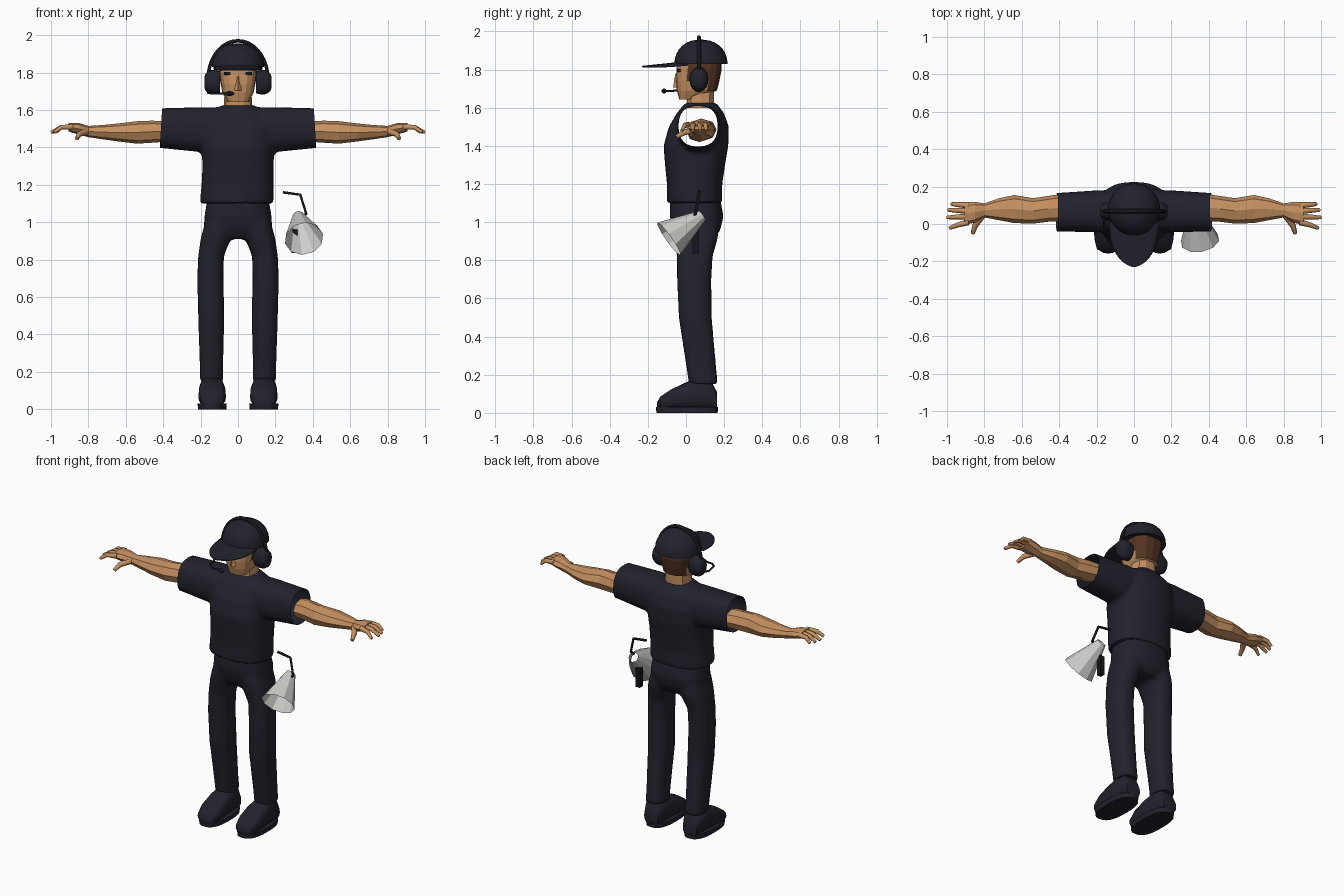
import bpy, bmesh, math
from mathutils import Vector, Matrix

default_cube = bpy.data.objects.get("Cube")
if default_cube:
    bpy.data.objects.remove(default_cube)


def material(name, red, green, blue):
    mat = bpy.data.materials.new(name)
    mat.use_nodes = True
    mat.diffuse_color = (red, green, blue, 1)
    shader = next(n for n in mat.node_tree.nodes if n.type == 'BSDF_PRINCIPLED')
    shader.inputs["Base Color"].default_value = (red, green, blue, 1)
    return mat


NAVY = material("dark navy cloth", .016, .016, .027)
BLACK = material("black plastic", .008, .008, .012)
SKIN = material("tan skin", .56, .28, .12)
HAIR = material("brown hair", .09, .035, .016)
GREY = material("pale grey", .6, .62, .59)


def loft(bm, axis, rings, sides=12, power=2.5, sign=1, caps=True):
    """Skin superellipse rings; each is (position, u_min, u_max, v_min, v_max)."""
    loops = []
    for pos, u0, u1, v0, v1 in rings:
        loop = []
        for i in range(sides):
            a = math.tau * i / sides
            c, s = math.cos(a), math.sin(a)
            u = (u0 + u1) / 2 + (u1 - u0) / 2 * math.copysign(abs(c) ** (2 / power), c)
            v = (v0 + v1) / 2 + (v1 - v0) / 2 * math.copysign(abs(s) ** (2 / power), s)
            x, y, z = {'x': (pos, u, v), 'y': (u, pos, v), 'z': (u, v, pos)}[axis]
            loop.append(bm.verts.new((x * sign, y, z)))
        loops.append(loop)
    for low, high in zip(loops, loops[1:]):
        for i in range(sides):
            j = (i + 1) % sides
            bm.faces.new((low[i], low[j], high[j], high[i]))
    if caps:
        bm.faces.new(loops[0])
        bm.faces.new(loops[-1])


def box(bm, low, high):
    low, high = Vector(low), Vector(high)
    place = Matrix.Translation((low + high) / 2) @ Matrix.Diagonal((*(high - low), 1))
    bmesh.ops.create_cube(bm, size=1, matrix=place)


def finish(obj, smooth):
    if smooth:
        obj.data.shade_smooth()
        obj.data.set_sharp_from_angle(angle=math.radians(40))
    return obj


def make(name, bm, *mats, smooth=True, mirror=False):
    bmesh.ops.recalc_face_normals(bm, faces=bm.faces)
    mesh = bpy.data.meshes.new(name)
    bm.to_mesh(mesh)
    bm.free()
    for mat in mats:
        mesh.materials.append(mat)
    obj = bpy.data.objects.new(name, mesh)
    bpy.context.collection.objects.link(obj)
    if mirror:
        obj.modifiers.new("mirror", 'MIRROR')
    return finish(obj, smooth)


def baked(obj):
    bpy.context.view_layer.update()
    graph = bpy.context.evaluated_depsgraph_get()
    return bpy.data.meshes.new_from_object(obj.evaluated_get(graph))


def fuse(obj):
    """Merge overlapping volumes into one soft skin."""
    remesh = obj.modifiers.new("fuse", 'REMESH')
    remesh.mode, remesh.voxel_size = 'VOXEL', .014
    soften = obj.modifiers.new("soften", 'SMOOTH')
    soften.factor, soften.iterations = .5, 4
    mesh = baked(obj)
    obj.modifiers.clear()
    obj.data = mesh
    if not mesh.materials:
        mesh.materials.append(NAVY)
    return finish(obj, True)


def tube(name, points, radius, mat, tip=1, mirror=False):
    curve = bpy.data.curves.new(name, 'CURVE')
    curve.dimensions = '3D'
    curve.bevel_depth, curve.bevel_resolution, curve.use_fill_caps = radius, 1, True
    spline = curve.splines.new('POLY')
    spline.points.add(len(points) - 1)
    for i, (point, co) in enumerate(zip(spline.points, points)):
        point.co = (*co, 1)
        point.radius = 1 + (tip - 1) * i / (len(points) - 1)
    guide = bpy.data.objects.new(name + "_guide", curve)
    bpy.context.collection.objects.link(guide)
    mesh = baked(guide)
    bpy.data.objects.remove(guide)
    bm = bmesh.new()
    bm.from_mesh(mesh)
    return make(name, bm, mat, smooth=False, mirror=mirror)


# Shirt: torso and through-going sleeves fused, then opened at the cuffs
bm = bmesh.new()
loft(bm, 'z', [(1.1, -.205, .19, -.1, .19), (1.2, -.195, .19, -.1, .19),
               (1.3, -.19, .19, -.11, .205), (1.4, -.195, .195, -.118, .222),
               (1.5, -.19, .19, -.09, .225), (1.57, -.165, .165, -.05, .2),
               (1.625, -.085, .085, -.005, .16)], 32)
cuff, shoulder = (-.037, .16, 1.405, 1.607), (-.045, .18, 1.375, 1.615)
loft(bm, 'x', [(-.5, *cuff), (-.2, *shoulder), (.2, *shoulder), (.5, *cuff)], 32)
shirt = fuse(make("shirt", bm, NAVY))
bm = bmesh.new()
bm.from_mesh(shirt.data)
for side in (-1, 1):
    bmesh.ops.bisect_plane(bm, geom=bm.verts[:] + bm.edges[:] + bm.faces[:], clear_outer=True,
                           plane_co=(side * .412, 0, 1.5), plane_no=(side, 0, .06))
bm.to_mesh(shirt.data)
bm.free()

# Trousers: hips and two legs fused
bm = bmesh.new()
loft(bm, 'z', [(.91, -.1, .1, -.035, .15), (.96, -.183, .183, -.065, .18),
               (1.03, -.18, .18, -.085, .197), (1.12, -.165, .165, -.085, .18)], 32)
for side in (-1, 1):
    loft(bm, 'z', [(.15, .078, .204, .015, .168), (.22, .08, .204, .005, .16),
                   (.5, .073, .213, -.038, .135), (.7, .078, .218, -.047, .133),
                   (.82, .075, .213, -.048, .14), (.92, .035, .198, -.062, .168),
                   (1, .01, .175, -.07, .17)], 24, sign=side)
fuse(make("trousers", bm, NAVY))

# Shoes with flat soles
bm = bmesh.new()
loft(bm, 'y', [(-.152, .11, .165, .015, .055), (-.135, .078, .198, .015, .085),
               (-.08, .064, .212, .015, .122), (0, .066, .21, .015, .16),
               (.06, .072, .206, .015, .178), (.13, .076, .202, .015, .17),
               (.162, .09, .19, .015, .11)], 20, 2.6)
make("shoes", bm, NAVY, mirror=True)
bm = bmesh.new()
loft(bm, 'z', [(0, .062, .214, -.155, .166), (.03, .06, .216, -.158, .168)], 28, 2.6)
make("soles", bm, NAVY, mirror=True)

# Arms and hands
bm = bmesh.new()
loft(bm, 'x', [(.39, .015, .16, 1.43, 1.54), (.46, .012, .15, 1.425, 1.543),
               (.54, .002, .138, 1.42, 1.54), (.64, .005, .155, 1.432, 1.528),
               (.72, .02, .138, 1.443, 1.52), (.8, .035, .11, 1.455, 1.515),
               (.85, .008, .118, 1.468, 1.53), (.905, -.005, .118, 1.485, 1.53)], 8, 2.2)
make("arms", bm, SKIN, smooth=False, mirror=True)
for name, base, tip_y, reach in (("little_finger", .1, .107, .975), ("ring_finger", .07, .075, .993),
                                 ("middle_finger", .04, .035, 1), ("index_finger", .01, -.022, .985)):
    tube(name + "s", [(.885, base, 1.51), (.945, (base + tip_y) / 2, 1.508), (reach, tip_y, 1.48)],
         .017, SKIN, tip=.55, mirror=True)
tube("thumbs", [(.81, .05, 1.485), (.85, -.01, 1.47), (.862, -.05, 1.447)], .02, SKIN, .55, True)

# Neck, head, hair on the back and temples
bm = bmesh.new()
loft(bm, 'z', [(1.6, -.078, .078, 0, .15), (1.72, -.07, .07, .005, .15)], 10)
make("neck", bm, SKIN, smooth=False)
bm = bmesh.new()
loft(bm, 'z', [(1.643, -.055, .055, -.035, .05), (1.69, -.083, .083, -.048, .162),
               (1.74, -.093, .093, -.053, .175), (1.8, -.102, .102, -.05, .187),
               (1.86, -.102, .102, -.045, .187)], 16, 2.8)
head = make("head", bm, SKIN, HAIR, smooth=False)
for face in head.data.polygons:
    x, y, z = face.center
    face.material_index = int(z > 1.69 and (y > .1 or (abs(x) > .08 and y > .01 and z > 1.74)))
bm = bmesh.new()
loft(bm, 'z', [(1.705, -.02, .02, -.068, -.03), (1.78, -.01, .01, -.056, -.03)], 4, 2)
make("nose", bm, SKIN, smooth=False)
bm = bmesh.new()
box(bm, (.04, -.046, 1.788), (.074, -.02, 1.804))
make("eyes", bm, BLACK, smooth=False, mirror=True)

# Cap dome and curved brim
bm = bmesh.new()
dome = []
for i in range(8):
    a = i / 7 * math.radians(86)
    r = math.cos(a) ** .85
    dome.append((1.83 + .127 * math.sin(a), -.14 * r, .14 * r, .077 - .138 * r, .077 + .141 * r))
loft(bm, 'z', dome, 28, 2)
make("cap_dome", bm, NAVY)
bm = bmesh.new()
rows = []
for j in range(11):
    t = math.sin(j / 10 * math.pi / 2)
    width = .132 * max(1 - t ** 2.6, .01) ** .6
    xs = [width * (k / 6 - 1) for k in range(13)]
    rows.append([bm.verts.new((x, .01 - .24 * t, 1.845 - .025 * t - .9 * x * x)) for x in xs])
for near, far in zip(rows, rows[1:]):
    for k in range(12):
        bm.faces.new((near[k], near[k + 1], far[k + 1], far[k]))
brim = make("cap_brim", bm, NAVY)
brim.modifiers.new("thickness", 'SOLIDIFY').thickness = .008

# Headset: band, ear cups, microphone on a boom
arc = [math.radians(a) for a in range(-90, 91, 10)]
tube("headset_band", [(.16 * math.sin(a), .068, 1.765 + .205 * math.cos(a)) for a in arc], .011, BLACK)
bm = bmesh.new()
loft(bm, 'x', [(.095, .025, .11, 1.69, 1.805), (.125, .018, .117, 1.682, 1.815),
               (.15, .02, .115, 1.685, 1.812), (.172, .03, .105, 1.7, 1.797),
               (.18, .045, .09, 1.72, 1.777)], 20, 2)
make("ear_cups", bm, NAVY, mirror=True)
tube("microphone_boom", [(-.155, .06, 1.71), (-.16, -.01, 1.692), (-.14, -.09, 1.688),
                         (-.11, -.113, 1.687), (-.04, -.115, 1.688)], .006, BLACK)
bm = bmesh.new()
bmesh.ops.create_uvsphere(bm, u_segments=12, v_segments=8, radius=.013,
                          matrix=Matrix.Translation((-.045, -.115, 1.688)) @ Matrix.Diagonal((2, 1, 1, 1)))
make("microphone", bm, BLACK)

# Megaphone: open horn, grip and hanging strap
mouth, throat = Vector((.353, -.09, .912)), Vector((.322, .085, 1.035))
bm = bmesh.new()
turn = (throat - mouth).to_track_quat('Z', 'Y').to_matrix().to_4x4()
bmesh.ops.create_cone(bm, cap_ends=False, segments=10, radius1=.105, radius2=.03,
                      depth=(throat - mouth).length,
                      matrix=Matrix.Translation((mouth + throat) / 2) @ turn)
make("megaphone_horn", bm, GREY, smooth=False)
bm = bmesh.new()
box(bm, (.287, .035, .835), (.318, .068, .96))
make("megaphone_grip", bm, BLACK, smooth=False)
tube("megaphone_strap", [(.24, .07, 1.16), (.333, .068, 1.147), (.365, .05, 1.045),
                         (.345, .04, 1.03)], .008, BLACK)
